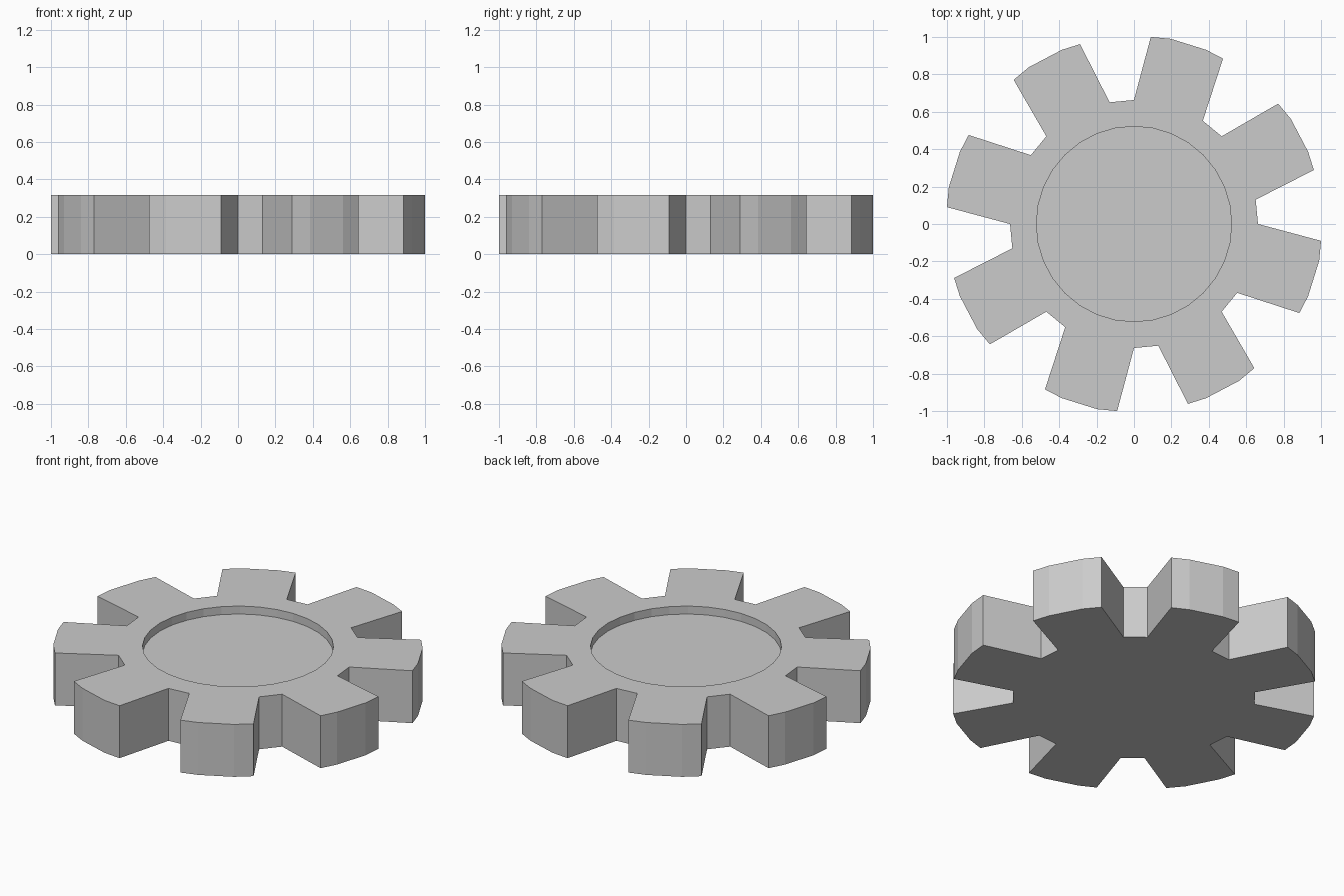
import bpy, bmesh
from math import sin, cos, radians, pi
from mathutils import Vector, Matrix

if "Cube" in bpy.data.objects:
    bpy.data.objects.remove(bpy.data.objects["Cube"])

HEIGHT, DEPTH = 0.316, 0.048
RECESS_R, SEGMENTS = 0.522, 32
TEETH = 8

# One tooth: root corner, faceted tip, root corner
tooth = [(0, 0.663), (0.09, 1.0), (0.197, 0.99), (0.386, 0.931),
         (0.476, 0.884), (0.368, 0.552)]
outline = []
for i in range(TEETH):
    rot = Matrix.Rotation(-2 * pi * i / TEETH, 2)
    outline += [rot @ Vector(p) for p in tooth]
circle = [Vector((RECESS_R * cos(2 * pi * i / SEGMENTS),
                  RECESS_R * sin(2 * pi * i / SEGMENTS))) for i in range(SEGMENTS)]

bm = bmesh.new()


def ring(points, z):
    return [bm.verts.new((p.x, p.y, z)) for p in points]


def wall(lower, upper):
    n = len(lower)
    for i in range(n):
        j = (i + 1) % n
        bm.faces.new((lower[i], lower[j], upper[j], upper[i]))


# Toothed side wall and flat underside
bottom, top = ring(outline, 0), ring(outline, HEIGHT)
wall(bottom, top)
bm.faces.new(bottom)

# Round shallow recess
floor, rim = ring(circle, HEIGHT - DEPTH), ring(circle, HEIGHT)
wall(floor, rim)
bm.faces.new(floor)

# Top face around the recess
edges = [bm.edges.get((loop[i - 1], loop[i]))
         for loop in (top, rim) for i in range(len(loop))]
bmesh.ops.triangle_fill(bm, edges=edges, use_beauty=True, normal=(0, 0, 1))
bmesh.ops.recalc_face_normals(bm, faces=bm.faces)

mesh = bpy.data.meshes.new("gear_wheel")
bm.to_mesh(mesh)
bm.free()
bpy.context.collection.objects.link(bpy.data.objects.new("gear_wheel", mesh))
